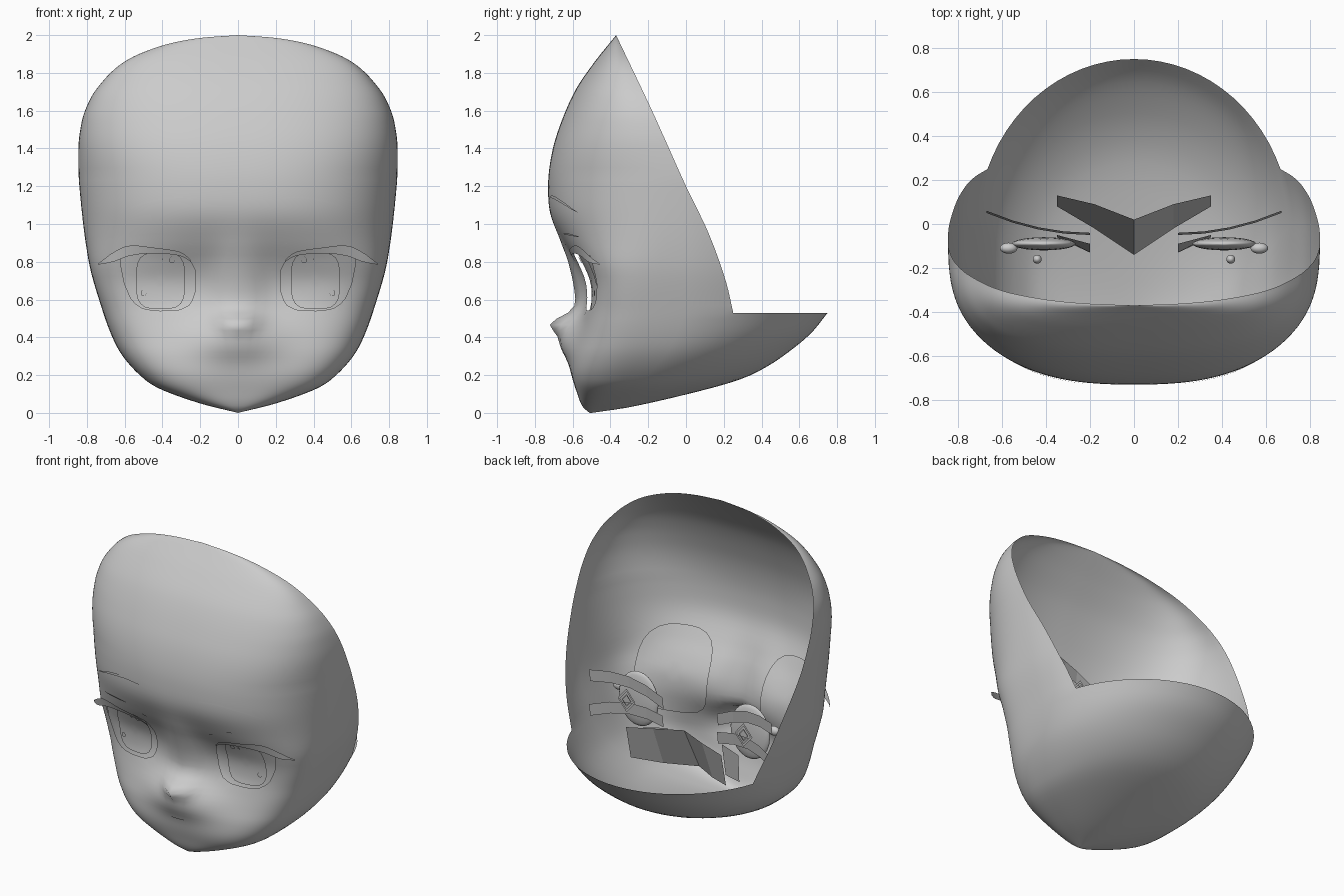
import bpy, bmesh
from math import sin, cos, pi, exp, asin, hypot, atan2
from mathutils import Vector

cube = bpy.data.objects.get("Cube")
if cube:
    bpy.data.objects.remove(cube)

grey = bpy.data.materials.new("plain_grey")
grey.use_nodes = True
COLOR = (0.6, 0.6, 0.6, 1)
grey.diffuse_color = COLOR
grey.node_tree.nodes["Principled BSDF"].inputs["Base Color"].default_value = COLOR


def curve(points):
    """Smooth interpolation through (position, value) pairs."""
    def slope(i):
        a, b = points[max(i - 1, 0)], points[min(i + 1, len(points) - 1)]
        return (b[1] - a[1]) / (b[0] - a[0])

    def value(p):
        p = min(max(p, points[0][0]), points[-1][0])
        i = 0
        while i < len(points) - 2 and p > points[i + 1][0]:
            i += 1
        (a, va), (b, vb) = points[i], points[i + 1]
        h = b - a
        t = (p - a) / h
        u = 1 - t
        return (va * u * u * (1 + 2 * t) + vb * t * t * (1 + 2 * u)
                + h * t * u * (slope(i) * u - slope(i + 1) * t))
    return value


# Head measurements by height
front = curve([(0, -.51), (.03, -.545), (.1, -.575), (.2, -.6), (.3, -.59), (.4, -.56),
               (.5, -.535), (.6, -.52), (.7, -.53), (.8, -.575), (.9, -.64), (1.05, -.715),
               (1.2, -.73), (1.35, -.715), (1.5, -.675), (1.7, -.59), (1.85, -.49), (2, -.37)])
width = curve([(0, 0), (.05, .2), (.13, .42), (.2, .52), (.3, .61), (.4, .665), (.55, .72),
               (.8, .79), (1.2, .84), (1.4, .845), (1.5, .835), (1.6, .81), (1.72, .745),
               (1.86, .6), (1.945, .4), (1.985, .2), (2, 0)])
back = curve([(0, -.5), (.03, -.3), (.11, .05), (.175, .28), (.24, .42), (.32, .54),
              (.42, .66), (.53, .75)])
rim = curve([(.53, .25), (.7, .21), (.95, .12), (1.2, 0), (1.6, -.18), (2, -.37)])
middle = curve([(0, -.5), (.03, -.43), (.1, -.33), (.2, -.22), (.35, -.1), (.53, -.03)])
bulge = curve([(0, 2.6), (.15, 3.2), (.3, 3.5), (.6, 4.2), (.75, 3.9), (.9, 3), (1.06, 2.6),
               (1.4, 2.6), (2, 2.45)])
RIM_Z = .53


def mid(z):
    return min(middle(z), rim(z)) if z > RIM_Z else middle(z)


def bump(x, z, cz, sx, sz):
    return exp(-(x / sx) ** 2 - ((z - cz) / sz) ** 2)


def relief(x, z):
    """Nose tip, muzzle and bridge, pushed forward."""
    return (.085 * bump(x, z, .475, .09, .05) + .1 * bump(x, z, .4, .24, .12)
            + .07 * bump(x, z, .68, .13, .2))


def face_y(x, z):
    n = bulge(z)
    r = min(abs(x) / max(width(z), .001), 1)
    return mid(z) - (mid(z) - front(z)) * (1 - r ** n) ** (1 / n) - relief(x, z)


def slice_point(t, z):
    m, w = mid(z), width(z)
    if t <= pi / 2:
        x = w * max(sin(t), 0) ** (2 / bulge(z))
        return Vector((x, face_y(x, z), z))
    return Vector((max(w * sin(t), 0), m - (back(z) - m) * cos(t), z))


def finish(name, bm, smooth=True):
    mesh = bpy.data.meshes.new(name)
    bm.to_mesh(mesh)
    bm.free()
    mesh.materials.append(grey)
    if smooth:
        mesh.shade_smooth()
    obj = bpy.data.objects.new(name, mesh)
    bpy.context.collection.objects.link(obj)
    mod = obj.modifiers.new("mirror", 'MIRROR')
    mod.merge_threshold = .002


# Eye opening outline, seen from the front
EYE = [(.63, .83), (.6, .68), (.56, .59), (.5, .55), (.42, .54), (.31, .545), (.25, .575),
       (.225, .65), (.225, .75), (.26, .82), (.36, .85), (.5, .85)]
EYE_X, EYE_Z = .43, .7


def eye_radius(angle):
    """Distance from the eye centre to its outline along a direction."""
    d = Vector((cos(angle), sin(angle)))
    centre = Vector((EYE_X, EYE_Z))
    for a, b in zip(EYE, EYE[1:] + EYE[:1]):
        a, b = Vector(a) - centre, Vector(b) - centre
        det = d.x * (a.y - b.y) - d.y * (a.x - b.x)
        if abs(det) > 1e-9:
            s = (d.x * a.y - d.y * a.x) / det
            p = a.lerp(b, s)
            if -1e-6 <= s <= 1 + 1e-6 and p.dot(d) > 0:
                return p.length
    return .15


def in_eye(v):
    x, z = v.x - EYE_X, v.z - EYE_Z
    return v.y < 0 and hypot(x, z) < eye_radius(atan2(z, x))


# Face shell: horizontal slices, open behind the rim, closed below the jaw
LOW, HIGH, SIDE, REAR = 26, 60, 44, 14
heights = [RIM_Z * (i / LOW) ** 1.6 for i in range(LOW)]
heights += [RIM_Z + (2 - RIM_Z) * sin(pi / 2 * i / HIGH) for i in range(HIGH + 1)]
bm = bmesh.new()
grid = []
split = pi / 2 + asin(.28 / .78)
for row, z in enumerate(heights):
    end = split
    if row > LOW:
        end = pi / 2 + asin(max(0, min(1, (rim(z) - mid(z)) / (back(z) - mid(z)))))
    angles = [end * (j / SIDE) ** 1.3 for j in range(SIDE + 1)]
    if row <= LOW:
        angles += [end + (pi - end) * j / REAR for j in range(1, REAR + 1)]
    grid.append([bm.verts.new(slice_point(t, z)) for t in angles])
for lower, upper in zip(grid, grid[1:]):
    for j in range(min(len(lower), len(upper)) - 1):
        bm.faces.new((lower[j], lower[j + 1], upper[j + 1], upper[j]))
bmesh.ops.remove_doubles(bm, verts=bm.verts, dist=.0005)
hole = {f for f in bm.faces if in_eye(f.calc_center_median())}
kept = {v for f in bm.faces if f not in hole for v in f.verts}
edge_verts = {v for f in hole for v in f.verts} & kept
bmesh.ops.delete(bm, geom=list(hole), context='FACES')
for v in edge_verts:
    a = atan2(v.co.z - EYE_Z, v.co.x - EYE_X)
    x, z = EYE_X + eye_radius(a) * cos(a), EYE_Z + eye_radius(a) * sin(a)
    v.co = (x, face_y(x, z), z)
finish("face_shell", bm)


def patch(name, cx, cz, rx, rz, power, lift, rings=8, steps=32):
    """Rounded patch that follows the face at a given offset."""
    bm = bmesh.new()
    loops = []
    for k in range(1, rings + 1):
        loop = []
        for i in range(steps):
            a = 2 * pi * i / steps
            r = k / rings / (abs(cos(a)) ** power + abs(sin(a)) ** power) ** (1 / power)
            x, z = cx + rx * r * cos(a), cz + rz * r * sin(a)
            loop.append(bm.verts.new((x, face_y(x, z) + lift, z)))
        loops.append(loop)
    bm.faces.new(reversed(loops[0]))
    for a, b in zip(loops, loops[1:]):
        for i in range(steps):
            j = (i + 1) % steps
            bm.faces.new((a[i], b[i], b[j], a[j]))
    bmesh.ops.recalc_face_normals(bm, faces=bm.faces)
    finish(name, bm)


patch("eye_white", .43, .7, .235, .27, 3, .03)
patch("iris", .41, .7, .13, .15, 3.5, .02)
patch("upper_highlight", .35, .81, .016, .018, 2, .012, 2, 12)
patch("small_highlight", .395, .81, .008, .008, 2, .012, 2, 12)
patch("lower_highlight", .5, .635, .015, .017, 2, .012, 2, 12)


def strip(name, points, lift=-.006, flare=0):
    """Thin ribbon on the face through (x, lower z, upper z) points; its end may flare forward."""
    bottom = curve([(x, lo) for x, lo, hi in points])
    top = curve([(x, hi) for x, lo, hi in points])
    x0, x1 = points[0][0], points[-1][0]
    bm = bmesh.new()
    last = None
    for i in range(17):
        t = i / 16
        x = x0 + (x1 - x0) * t
        y = lift - flare * t ** 4
        pair = [bm.verts.new((x, face_y(x, z) + y, z)) for z in (bottom(x), top(x))]
        if last:
            bm.faces.new((last[0], pair[0], pair[1], last[1]))
        last = pair
    finish(name, bm)


# Brows, lids, lashes and mouth
strip("brow", [(.22, 1.135, 1.14), (.35, 1.135, 1.15), (.5, 1.105, 1.12), (.62, 1.06, 1.065)])
strip("lid_crease", [(.37, .945, .95), (.47, .94, .95), (.58, .93, .935)])
strip("inner_wisp", [(.23, .885, .89), (.26, .895, .9)])
strip("upper_lash", [(.25, .8, .81), (.3, .83, .85), (.45, .845, .875), (.58, .83, .885),
                     (.66, .8, .85), (.74, .785, .79)], -.015, .06)
strip("mouth", [(0, .265, .27), (.045, .267, .272)])


def ribbon(name, lower, upper):
    """Flat band between two paths of the same length."""
    bm = bmesh.new()
    a = [bm.verts.new(p) for p in lower]
    b = [bm.verts.new(p) for p in upper]
    for i in range(len(a) - 1):
        bm.faces.new((a[i], a[i + 1], b[i + 1], b[i]))
    finish(name, bm, smooth=False)


# Loose expression pieces inside the head
ribbon("inner_mouth", [(0, -.14, .32), (.18, -.02, .34), (.35, .08, .37)],
       [(0, .02, .62), (.18, .09, .61), (.35, .13, .59)])
ribbon("inner_mouth_corner", [(.2, -.13, .32), (.35, -.06, .34)], [(.2, -.09, .54), (.35, -.05, .52)])
for name, z0, z1 in (("upper_band", .68, .78), ("lower_band", .56, .55)):
    path = [(.2 + .47 * t, -.05 + .1 * t * t, z0 + (z1 - z0) * t + .04 * sin(pi * t))
            for t in (0, .25, .5, .75, 1)]
    ribbon(name, path, [(x, y + .01, z + .08) for x, y, z in path])


def ellipsoid(name, center, radii):
    bm = bmesh.new()
    bmesh.ops.create_uvsphere(bm, u_segments=20, v_segments=12, radius=1)
    bmesh.ops.scale(bm, vec=radii, verts=bm.verts)
    bmesh.ops.translate(bm, vec=center, verts=bm.verts)
    finish(name, bm)


ellipsoid("inner_disc", (.41, -.09, .68), (.145, .03, .18))
ellipsoid("inner_bead", (.57, -.11, .72), (.04, .025, .03))
ellipsoid("inner_drop", (.44, -.16, .68), (.02, .02, .03))

# Diamond frames in front of the discs
for name, size in (("large_diamond", .065), ("small_diamond", .035)):
    ring = [(.43 + size * cos(pi / 2 * i), .01, .7 + size * 1.2 * sin(pi / 2 * i)) for i in range(5)]
    ribbon(name, ring, [(.43 + (x - .43) * .75, y, .7 + (z - .7) * .75) for x, y, z in ring])
